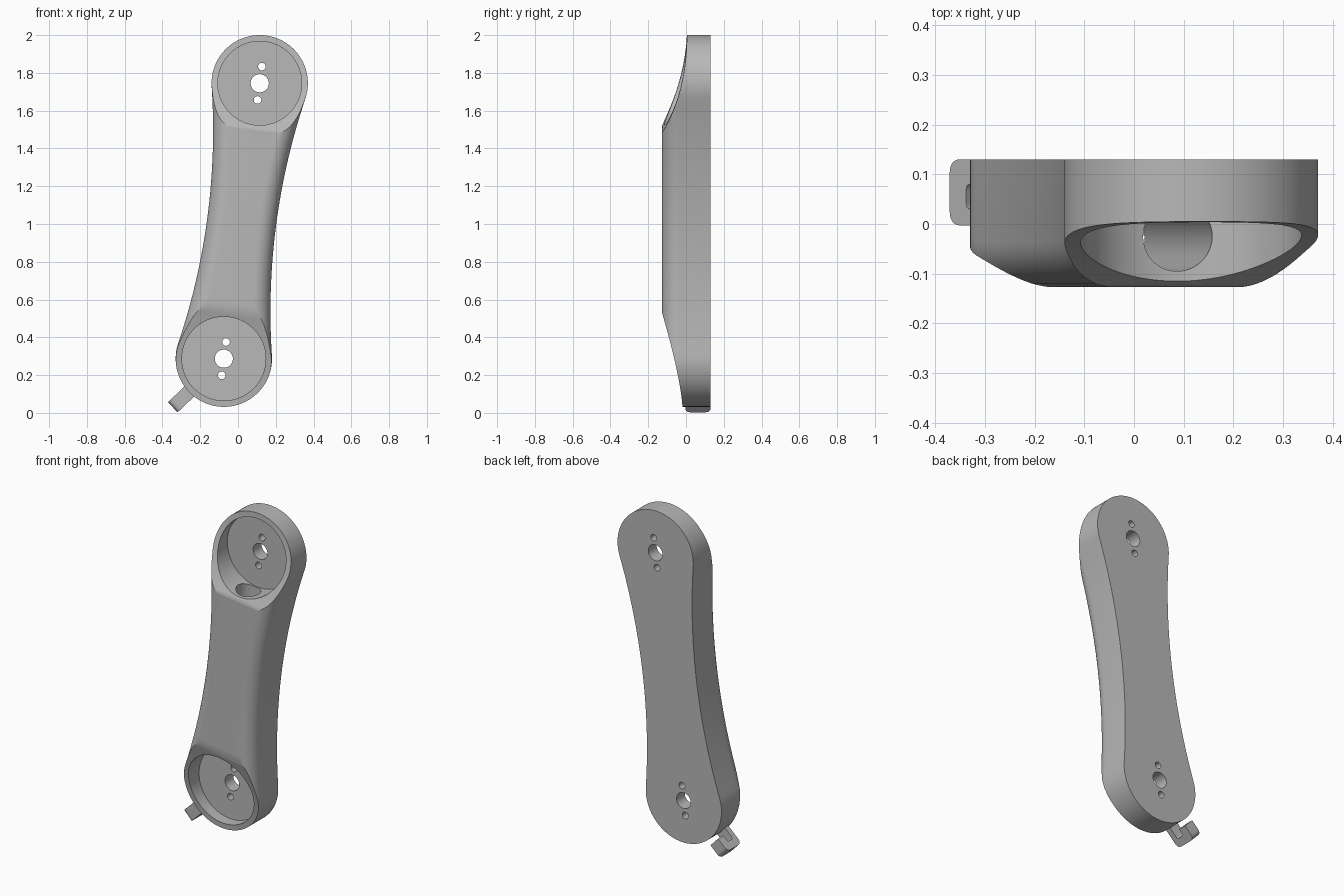
import bpy
import bmesh
from math import sin, cos, pi, atan2, hypot
from mathutils import Matrix, Vector

if "Cube" in bpy.data.objects:
    bpy.data.objects.remove(bpy.data.objects["Cube"])

# Main dimensions
LOW, HIGH = Vector((-0.075, 0, 0.287)), Vector((0.115, 0, 1.745))
HALF = (HIGH - LOW).length / 2
TILT = atan2(HIGH.x - LOW.x, HIGH.z - LOW.z)
DISC, POCKET, WAIST = 0.255, 0.222, 0.183
BACK, FRONT, FLOOR, FILLET = 0.13, -0.127, 0.05, 0.09
PLACE = Matrix.Translation((LOW + HIGH) / 2) @ Matrix.Rotation(TILT, 4, 'Y')

grey = bpy.data.materials.new("grey plastic")
grey.use_nodes = True
COLOUR = (0.48, 0.48, 0.48, 1)
grey.diffuse_color = COLOUR
grey.node_tree.nodes["Principled BSDF"].inputs["Base Color"].default_value = COLOUR


def loft(name, rings, matrix=PLACE):
    """Solid skinned through matching rings, capped at both ends."""
    bm = bmesh.new()
    loops = [[bm.verts.new(matrix @ Vector(p)) for p in ring] for ring in rings]
    n = len(loops[0])
    for a, b in zip(loops, loops[1:]):
        for i in range(n):
            j = (i + 1) % n
            bm.faces.new((a[i], a[j], b[j], b[i]))
    bm.faces.new(loops[0])
    bm.faces.new(loops[-1])
    bmesh.ops.recalc_face_normals(bm, faces=bm.faces)
    mesh = bpy.data.meshes.new(name)
    bm.to_mesh(mesh)
    bm.free()
    mesh.materials.append(grey)
    obj = bpy.data.objects.new(name, mesh)
    bpy.context.collection.objects.link(obj)
    return obj


def cylinder(radius, z, y0, y1, n=96):
    ring = [(radius * cos(2 * pi * i / n), radius * sin(2 * pi * i / n) + z) for i in range(n)]
    return loft("cutter", [[(x, y, h) for x, h in ring] for y in (y0, y1)])


def outline(inset):
    """Two discs joined by concave tangent arcs, as (x, z) points."""
    big = (HALF ** 2 + WAIST ** 2 - DISC ** 2) / (2 * (DISC - WAIST))
    reach = big + WAIST
    turn = atan2(HALF, reach)
    r = DISC - inset
    cap = [-turn + (pi + 2 * turn) * i / 64 for i in range(65)]
    top = [(r * cos(a), HALF + r * sin(a)) for a in cap]
    bend = [turn - 2 * turn * i / 32 for i in range(1, 32)]
    left = [(-reach + (big + inset) * cos(a), (big + inset) * sin(a)) for a in bend]
    half = top + left
    return half + [(-x, -z) for x, z in half]


def curve(a, b, c, steps=24):
    a, b, c = Vector(a), Vector(b), Vector(c)
    ts = [i / steps for i in range(steps + 1)]
    return [a * (1 - t) ** 2 + b * 2 * t * (1 - t) + c * t * t for t in ts]


# Arm body with a rounded front edge
levels = [(BACK, 0)]
for i in range(13):
    a = pi / 2 * i / 12
    levels.append((FRONT + FILLET * (1 - sin(a)), FILLET * (1 - cos(a))))
arm = loft("arm_body", [[(x, y, z) for x, z in outline(o)] for y, o in levels])

# Curved front slopes falling away to each end
cutters = []
upper = curve((FRONT, -0.245), (0, -0.01), (0.005, 0.26))
lower = curve((FRONT, 0.265), (-0.025, -0.06), (-0.018, -0.26))
for profile, centre, way in ((upper, HALF, 1), (lower, -HALF, -1)):
    pts = [(p.x, p.y + centre) for p in profile]
    start, end = pts[0], pts[-1]
    pts += [(end[0], end[1] + way * 0.2), (-0.4, end[1] + way * 0.2)]
    pts += [(-0.4, start[1] - way * 0.12), (FRONT - 0.06, start[1] - way * 0.12)]
    cutters.append(loft("cutter", [[(x, y, z) for y, z in pts] for x in (-0.5, 0.5)]))

# Round pockets with a shaft hole and two screw holes
for z in (-HALF, HALF):
    cutters.append(cylinder(POCKET, z, -0.5, FLOOR))
    cutters.append(cylinder(0.048, z, 0, 0.3, 48))
    for side in (-1, 1):
        cutters.append(cylinder(0.02, z + side * 0.089, 0, 0.3, 32))

# Cable channel between the pockets
ring = [(0.07 * cos(2 * pi * i / 64), 0.07 * sin(2 * pi * i / 64) - 0.025) for i in range(64)]
cutters.append(loft("cutter", [[(x, y, z) for x, y in ring] for z in (0.1 - HALF, HALF - 0.1)]))

bpy.context.view_layer.objects.active = arm
for cutter in cutters:
    cutter.hide_render = True
    mod = arm.modifiers.new("cut", 'BOOLEAN')
    mod.operation = 'DIFFERENCE'
    mod.solver = 'EXACT'
    mod.object = cutter
    bpy.ops.object.modifier_apply(modifier=mod.name)
    bpy.data.objects.remove(cutter)

# Cable hook: C profile of (radius, depth), opening toward the disc
TIP, INNER, TOP, ROUND = 0.373, 0.327, -0.003, 0.03


def corner(r, y, dr, dy, size):
    return [tuple(p) for p in curve((r + dr * size, y), (r, y), (r, y + dy * size), 6)]


profile = [(0.235, TOP)] + corner(TIP, TOP, -1, 1, ROUND)
profile += corner(TIP, BACK, -1, -1, ROUND)[::-1]
profile += [(0.285, BACK), (0.285, 0.08)]
profile += corner(INNER, 0.08, -1, -1, 0.012)
profile += corner(INNER, 0.03, -1, 1, 0.012)[::-1]
profile += [(0.235, 0.03)]
out = Vector((-0.27, 0, -0.257)).normalized()
across = Vector((-out.z, 0, out.x))
hook = loft("cable_hook", [[LOW + out * r + across * s + Vector((0, y, 0)) for r, y in profile]
                           for s in (-0.037, 0.037)], Matrix.Identity(4))

# Smooth shading with crisp edges
bpy.ops.object.select_all(action='DESELECT')
for obj in (arm, hook):
    obj.select_set(True)
bpy.ops.object.shade_smooth_by_angle(angle=pi / 6)
